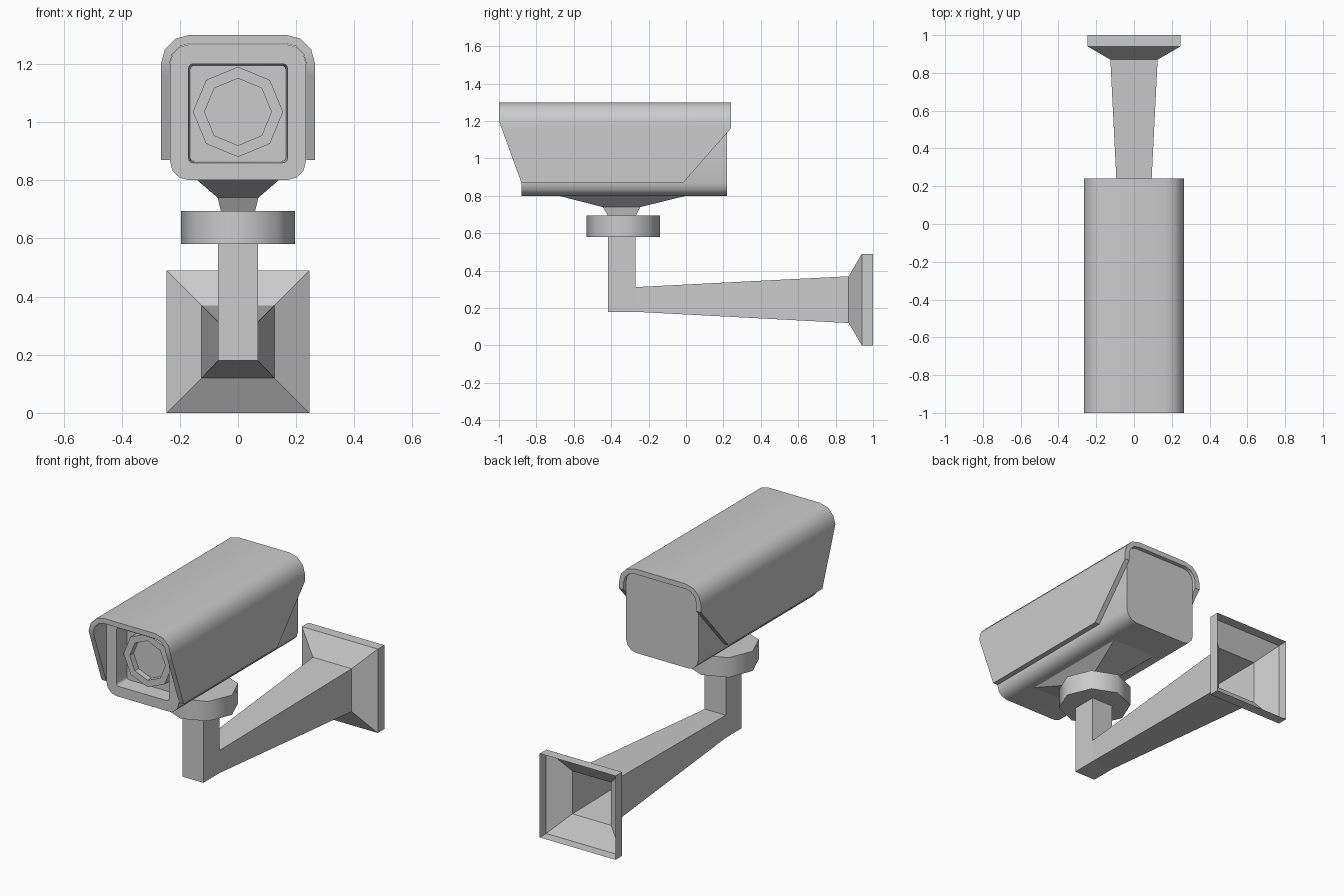
import bpy, bmesh
from math import sin, cos, pi, radians

if "Cube" in bpy.data.objects:
    bpy.data.objects.remove(bpy.data.objects["Cube"])


def finish(name, bm, smooth=None):
    bmesh.ops.remove_doubles(bm, verts=bm.verts, dist=1e-5)
    bmesh.ops.recalc_face_normals(bm, faces=bm.faces)
    me = bpy.data.meshes.new(name)
    bm.to_mesh(me)
    bm.free()
    ob = bpy.data.objects.new(name, me)
    bpy.context.collection.objects.link(ob)
    if smooth:
        bpy.ops.object.select_all(action='DESELECT')
        ob.select_set(True)
        bpy.context.view_layer.objects.active = ob
        bpy.ops.object.shade_smooth_by_angle(angle=radians(smooth))
    return ob


def loft(name, rings, start=True, end=True, smooth=None, loop=False):
    """Skin a list of equal-length point rings, optionally capping the ends."""
    bm = bmesh.new()
    vs = [[bm.verts.new(p) for p in r] for r in rings]
    n = len(vs[0])
    pairs = list(zip(vs, vs[1:])) + ([(vs[-1], vs[0])] if loop else [])
    for a, b in pairs:
        for i in range(n):
            j = (i + 1) % n
            q = (a[i], a[j], b[j], b[i])
            co = []
            keep = []
            for v in q:  # collapse coincident corners
                if all((v.co - c).length > 1e-5 for c in co):
                    co.append(v.co)
                    keep.append(v)
            if len(keep) > 2:
                bm.faces.new(keep)
    if start:
        bm.faces.new(vs[0])
    if end:
        bm.faces.new(vs[-1])
    return finish(name, bm, smooth)


def rounded(y, hw, z0, z1, r, seg=3):
    """Rounded rectangle in the xz plane."""
    pts = []
    corners = [(hw - r, z1 - r), (r - hw, z1 - r), (r - hw, z0 + r), (hw - r, z0 + r)]
    for k, (cx, cz) in enumerate(corners):
        for i in range(seg + 1):
            a = (k + i / seg) * pi / 2
            pts.append((cx + r * cos(a), y, cz + r * sin(a)))
    return pts


def rect_xz(y, hw, z0, z1):
    return [(-hw, y, z0), (hw, y, z0), (hw, y, z1), (-hw, y, z1)]


def rect_xy(z, hw, y0, y1):
    return [(-hw, y0, z), (hw, y0, z), (hw, y1, z), (-hw, y1, z)]


def octagon(r, y, z, axis):
    pts = []
    for i in range(8):
        a = i * pi / 4
        u, v = r * cos(a), r * sin(a)
        pts.append((u, y, z + v) if axis == 'Y' else (u, y + v, z))
    return pts


# Camera body with a recessed front window
loft("camera_body", [
    rounded(0.22, 0.234, 0.80, 1.267, 0.066),
    rounded(-0.88, 0.234, 0.80, 1.267, 0.066),
    rounded(-0.88, 0.17, 0.86, 1.20, 0.015),
    rounded(-0.79, 0.165, 0.865, 1.195, 0.015)], smooth=35)

# Octagonal lens ring with a sunken glass
loft("lens", [octagon(r, y, 1.035, 'Y') for r, y in
              [(0.155, -0.79), (0.155, -0.835), (0.115, -0.835), (0.115, -0.80)]],
     smooth=30)


# Sun hood: bent shell whose ends are cut at a slant
def hood_profile(r):
    right = [(0.165 + r, 0.87), (0.165 + r, 1.16)]
    right += [(0.165 + r * cos(i * pi / 6), 1.2 + r * sin(i * pi / 6)) for i in range(4)]
    return right + [(-x, z) for x, z in reversed(right)]


def front_y(z):
    return -1.0 + 0.12 * max(0, 1.2 - z) / 0.33


def back_y(z):
    return 0.24 - 0.255 * max(0, 1.16 - z) / 0.29


section = hood_profile(0.10) + hood_profile(0.07)[::-1]
bm = bmesh.new()
ends = [[bm.verts.new((x, f(z), z)) for x, z in section] for f in (front_y, back_y)]
n = len(section)
for i in range(n):
    j = (i + 1) % n
    bm.faces.new((ends[0][i], ends[0][j], ends[1][j], ends[1][i]))
for e in ends:
    for i in range(n // 2 - 1):
        bm.faces.new((e[i], e[i + 1], e[n - 2 - i], e[n - 1 - i]))
finish("sun_hood", bm, smooth=35)

# Tapered foot under the body
loft("body_foot", [
    rect_xy(0.80, 0.14, -0.68, 0.0),
    rect_xy(0.74, 0.07, -0.445, -0.245),
    rect_xy(0.69, 0.058, -0.415, -0.27)])

# Octagonal swivel disc
loft("swivel_disc", [octagon(0.196, -0.335, z, 'Z') for z in (0.58, 0.695)], smooth=50)

# Hollow wall bracket: flange, tapered arm and upright post in one skin
y0, y1, w = -0.417, -0.27, 0.068
loft("wall_bracket", [
    rect_xz(1.0, 0.245, 0.0, 0.49),
    rect_xz(0.94, 0.245, 0.0, 0.49),
    rect_xz(0.87, 0.125, 0.12, 0.37),
    rect_xz(y1, w, 0.18, 0.312),
    [(-w, y0, 0.18), (w, y0, 0.18), (w, y1, 0.312), (-w, y1, 0.312)],
    rect_xy(0.58, w, y0, y1)], start=False, end=False)
